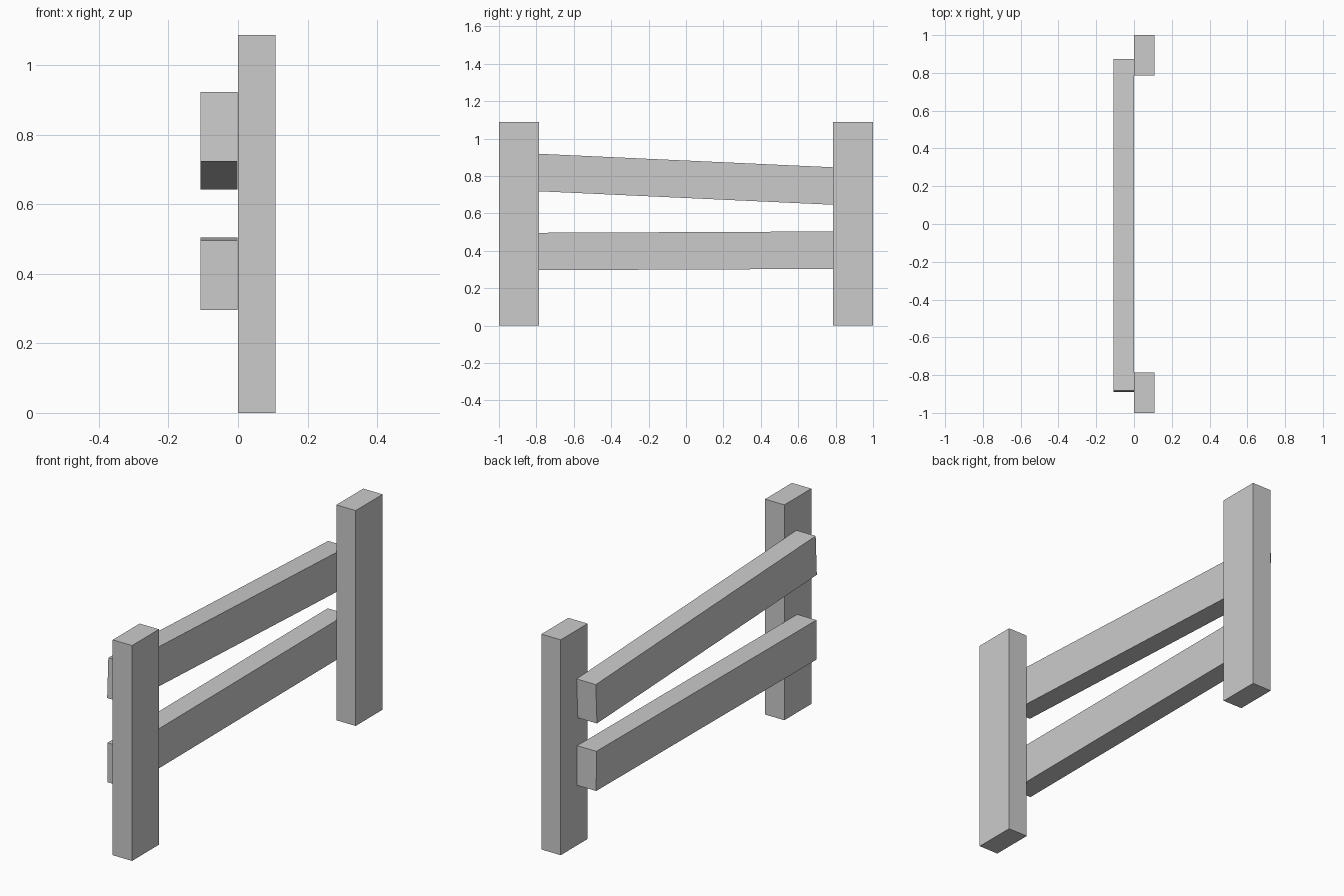
import bpy

if "Cube" in bpy.data.objects:
    bpy.data.objects.remove(bpy.data.objects["Cube"])

DEPTH = 0.108      # thickness of posts and rails along x


def beam(name, size, location, tilt=0.0):
    bpy.ops.mesh.primitive_cube_add(size=1, location=location, rotation=(tilt, 0, 0))
    obj = bpy.context.object
    obj.name = name
    obj.scale = size
    bpy.ops.object.transform_apply(location=False, rotation=False, scale=True)
    return obj


# Upright posts at both ends
for side, label in ((-1, "front"), (1, "back")):
    beam(label + "_post", (DEPTH, 0.215, 1.088), (DEPTH / 2, side * 0.8925, 0.544))

# Two rails fixed to the side of the posts, the upper one sagging
for name, z, tilt in (("upper_rail", 0.783, -0.0458), ("lower_rail", 0.4, 0.0045)):
    beam(name, (DEPTH - 0.001, 1.757, 0.2), (-DEPTH / 2 - 0.0005, -0.008, z), tilt)
